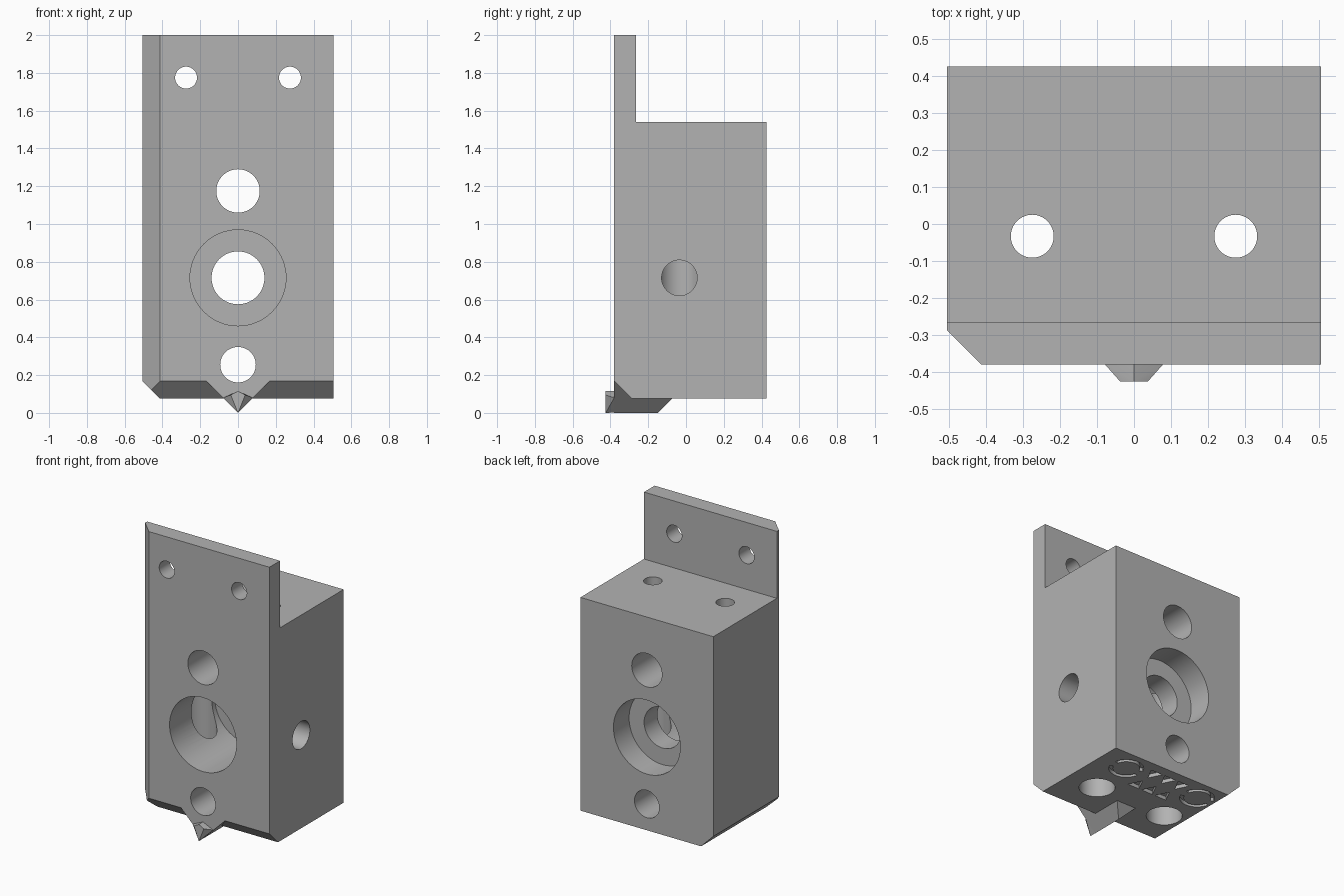
import bpy, bmesh, math
from mathutils import Matrix, Vector

cube = bpy.data.objects.get("Cube")
if cube:
    bpy.data.objects.remove(cube, do_unlink=True)

grey = bpy.data.materials.new("plain grey")
grey.use_nodes = True
grey.diffuse_color = (0.45, 0.45, 0.45, 1)
grey.node_tree.nodes["Principled BSDF"].inputs["Base Color"].default_value = grey.diffuse_color


def finish(bm, name):
    bmesh.ops.recalc_face_normals(bm, faces=bm.faces)
    mesh = bpy.data.meshes.new(name)
    bm.to_mesh(mesh)
    bm.free()
    mesh.materials.append(grey)
    ob = bpy.data.objects.new(name, mesh)
    bpy.context.collection.objects.link(ob)
    return ob


def prism(name, outline, start, direction):
    """Extrude a flat outline, given through a start function, along a vector."""
    bm = bmesh.new()
    face = bm.faces.new([bm.verts.new(start(a, b)) for a, b in outline])
    ext = bmesh.ops.extrude_face_region(bm, geom=[face])
    moved = [v for v in ext["geom"] if isinstance(v, bmesh.types.BMVert)]
    bmesh.ops.translate(bm, verts=moved, vec=direction)
    return finish(bm, name)


def hull(name, points):
    bm = bmesh.new()
    verts = [bm.verts.new(p) for p in points]
    bmesh.ops.convex_hull(bm, input=verts)
    bmesh.ops.dissolve_limit(bm, angle_limit=0.01, verts=bm.verts, edges=bm.edges)
    return finish(bm, name)


def rod(name, p, q, radius):
    """Round cutter between two points."""
    p, q = Vector(p), Vector(q)
    bm = bmesh.new()
    turn = (q - p).to_track_quat("Z", "Y").to_matrix().to_4x4()
    bmesh.ops.create_cone(bm, cap_ends=True, segments=64, radius1=radius, radius2=radius,
                          depth=(q - p).length, matrix=Matrix.Translation((p + q) / 2) @ turn)
    return finish(bm, name)


def combine(target, tool, operation):
    mod = target.modifiers.new(tool.name, "BOOLEAN")
    mod.object, mod.operation, mod.solver = tool, operation, "EXACT"
    bpy.context.view_layer.objects.active = target
    bpy.ops.object.modifier_apply(modifier=mod.name)
    bpy.data.objects.remove(tool, do_unlink=True)


HALF, FRONT, BACK, BASE, CH = 0.505, -0.38, 0.425, 0.075, 0.093

# Block with upright mounting plate, side profile
side = [(FRONT, BASE + CH), (FRONT + CH, BASE), (BACK, BASE), (BACK, 1.54),
        (-0.265, 1.54), (-0.265, 2), (FRONT, 2)]
block = prism("mounting_block", side, lambda y, z: (-HALF, y, z), (2 * HALF, 0, 0))

# Chamfers on the upright front edge and the lower side edge
e = 0.1
corner = [(-HALF - e, FRONT + CH + e), (-HALF + CH + e, FRONT - e), (-HALF - e, FRONT - e)]
combine(block, prism("edge_cut", corner, lambda x, y: (x, y, -e), (0, 0, 3)), "DIFFERENCE")
corner = [(-HALF - e, BASE + CH + e), (-HALF + CH + e, BASE - e), (-HALF - e, BASE - e)]
combine(block, prism("base_cut", corner, lambda x, z: (x, -1, z), (0, 2, 0)), "DIFFERENCE")

# Pointer wedge under the front edge, and its faceted tip
w = 0.168
combine(block, hull("pointer", [(0, FRONT, 0), (0, -0.15, 0)] + [
    (s * w, y, z) for s in (-1, 1) for y, z in
    ((FRONT, w), (FRONT, 0.2), (w - 0.15, w), (w - 0.15, 0.2))]), "UNION")
combine(block, hull("pointer_tip", [
    (0, -0.425, 0), (0, -0.425, 0.115), (0, -0.37, 0.115), (0, -0.37, 0.002)] + [
    (s * x, y, z) for s in (-1, 1) for x, y, z in
    ((0.038, -0.425, 0.095), (0.078, -0.38, 0.08), (0.078, -0.37, 0.08))]), "UNION")

# Holes running front to back, with stepped main bore
for x, z, r, y0, y1 in [(-0.275, 1.775, 0.058, -1, 1), (0.275, 1.775, 0.058, -1, 1),
                        (0, 1.175, 0.115, -1, 1), (0, 0.255, 0.094, -1, 1),
                        (0, 0.715, 0.14, -1, 1), (0, 0.715, 0.254, -1, 0.11),
                        (0, 0.715, 0.254, 0.255, 1)]:
    combine(block, rod("bore", (x, y0, z), (x, y1, z), r), "DIFFERENCE")

# Vertical screw holes, wider from below
for x in (-0.275, 0.275):
    combine(block, rod("screw_hole", (x, -0.033, 0.5), (x, -0.033, 1.8), 0.058), "DIFFERENCE")
    combine(block, rod("screw_recess", (x, -0.033, -0.1), (x, -0.033, 1.1), 0.113), "DIFFERENCE")

# Side access hole
combine(block, rod("side_hole", (0.24, -0.035, 0.715), (0.7, -0.035, 0.715), 0.094), "DIFFERENCE")

# Shallow broken ring grooves and triangular pockets in the underside
depth = (0, 0, 0.07)
for cx in (-0.29, 0.29):
    for begin in (0.2, 0.2 + math.pi):
        angles = [begin + 2.6 * i / 16 for i in range(17)]
        arc = [(cx + r * math.cos(a), 0.27 + r * math.sin(a))
               for r, sweep in ((0.11, angles), (0.085, angles[::-1])) for a in sweep]
        combine(block, prism("groove", arc, lambda x, y: (x, y, 0.03), depth), "DIFFERENCE")
for i in range(3):
    for j in range(2):
        cx, cy, s = 0.11 * (i - 1), 0.17 + 0.14 * j, 0.045 * (-1) ** j
        tri = [(cx - s, cy - s), (cx + s, cy - s), (cx, cy + s)]
        combine(block, prism("pocket", tri, lambda x, y: (x, y, 0.03), depth), "DIFFERENCE")

# Smooth bores, crisp edges
bpy.ops.object.select_all(action="DESELECT")
block.select_set(True)
bpy.context.view_layer.objects.active = block
bpy.ops.object.shade_smooth_by_angle(angle=math.radians(25))
